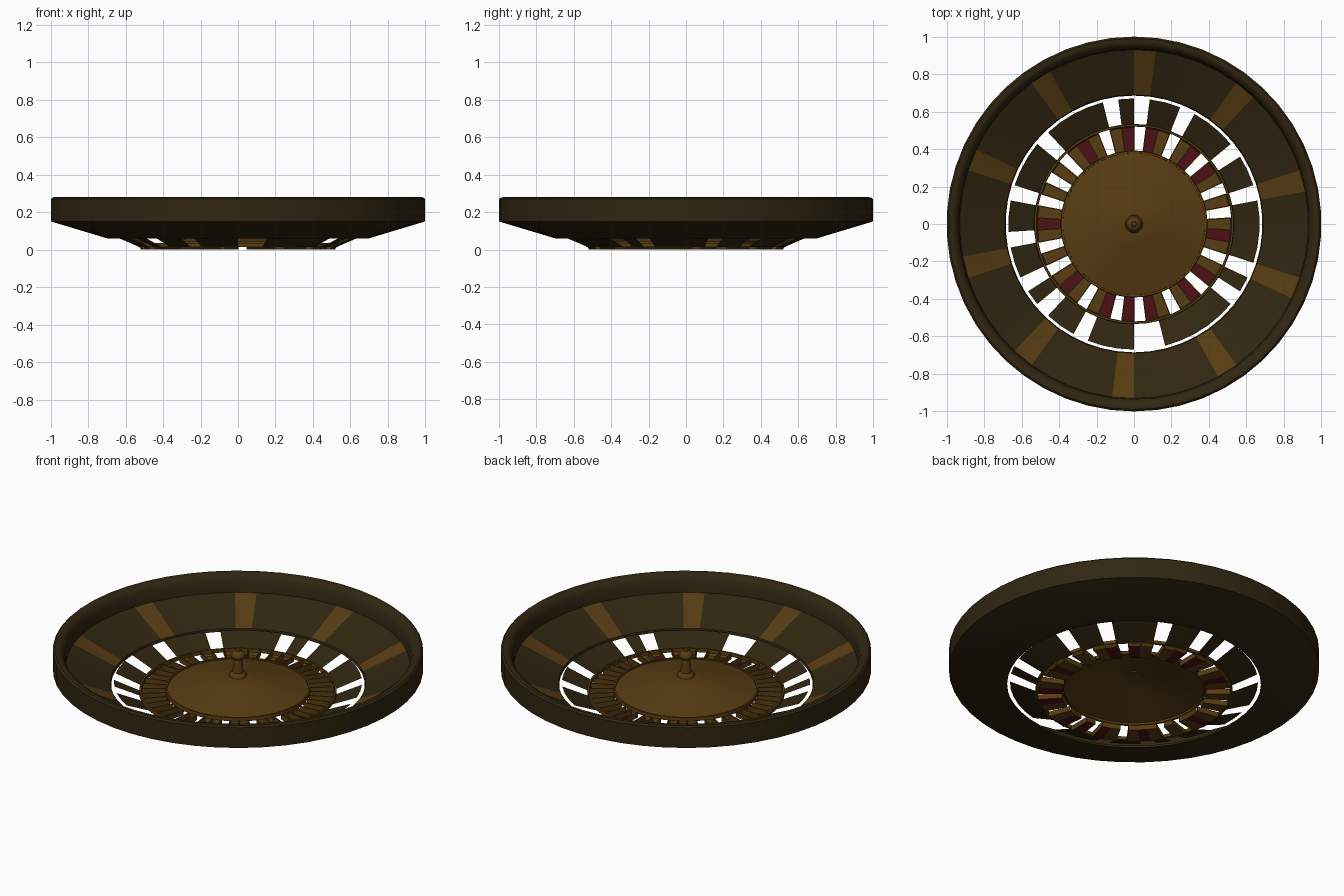
import bpy, bmesh, math

if "Cube" in bpy.data.objects:
    bpy.data.objects.remove(bpy.data.objects["Cube"])

N = 50                      # segments around; everything follows this pitch
STEP = 2 * math.pi / N


def material(name, rgb):
    m = bpy.data.materials.new(name)
    m.diffuse_color = (*rgb, 1)
    m.use_nodes = True
    m.node_tree.nodes["Principled BSDF"].inputs["Base Color"].default_value = m.diffuse_color
    return m


dark = material("dark wood", (0.030, 0.019, 0.0055))
gold = material("golden wood", (0.095, 0.045, 0.006))
red = material("pocket red", (0.075, 0.005, 0.008))


def point(r, a, z):
    return (r * math.cos(a), r * math.sin(a), z)


def finish(name, bm, mats, angle=35):
    bmesh.ops.remove_doubles(bm, verts=bm.verts, dist=1e-5)
    me = bpy.data.meshes.new(name)
    bm.to_mesh(me)
    bm.free()
    ob = bpy.data.objects.new(name, me)
    bpy.context.collection.objects.link(ob)
    for m in mats:
        me.materials.append(m)
    bpy.context.view_layer.objects.active = ob
    ob.select_set(True)
    bpy.ops.object.shade_smooth_by_angle(angle=math.radians(angle))
    ob.select_set(False)
    return ob


def revolve(name, profile, mats, closed=False, rule=None, angle=35):
    """Spin an (r, z) profile clockwise from +y; rule(k, j) gives a
    material index, or None to leave the face open."""
    bm = bmesh.new()
    n = len(profile)
    rings = [[bm.verts.new(point(r, math.pi / 2 - k * STEP, z)) for r, z in profile]
             for k in range(N)]
    for k in range(N):
        a, b = rings[k], rings[(k + 1) % N]
        for j in range(n if closed else n - 1):
            mi = rule(k, j) if rule else 0
            if mi is None:
                continue
            i = (j + 1) % n
            f = bm.faces.new((a[j], a[i], b[i], b[j]))
            f.material_index = mi
    bmesh.ops.remove_doubles(bm, verts=bm.verts, dist=1e-5)
    return finish(name, bm, mats, angle)


# Bowl: rounded rim, sloping track with ten inlays, sloping underside
bowl = [(0.69, 0.075), (0.93, 0.177), (0.935, 0.24), (0.95, 0.268), (0.97, 0.28),
        (0.99, 0.279), (1.0, 0.27), (1.0, 0.15), (0.70, 0.06), (0.685, 0.06)]
revolve("bowl", bowl, [dark, gold], closed=True,
        rule=lambda k, j: 1 if j == 0 and k % 5 == 0 else 0)

# Number ring: dark plates with open gaps
gaps = {0, 3, 7, 10, 15, 17, 23, 24, 28, 31, 33, 36, 39, 43, 48}
revolve("number_ring", [(0.67, 0.075), (0.53, 0.015)], [dark],
        rule=lambda k, j: None if k in gaps else 0)

# Pocket floors: red, golden or open
reds = {1, 5, 7, 13, 17, 19, 23, 25, 27, 31, 37, 45, 49}
open_pockets = {k for k in range(1, N, 2) if k not in reds} | {0, 6, 18, 24, 26}


def pocket_rule(k, j):
    if k in open_pockets:
        return None
    return 1 if k in reds and j == 1 else 0


revolve("pocket_floor", [(0.53, 0.015), (0.515, 0.0), (0.39, 0.0), (0.38, 0.035)],
        [gold, red], rule=pocket_rule, angle=20)

# Golden bands either side of the pockets
for name, r, z in (("outer_band", 0.527, 0.024), ("inner_band", 0.385, 0.035)):
    revolve(name, [(r - 0.007, z - 0.01), (r - 0.005, z + 0.01),
                   (r + 0.005, z + 0.01), (r + 0.007, z - 0.01)], [gold], closed=True)

# Thin radial dividers between pockets
bm = bmesh.new()
for k in range(N):
    a = math.pi / 2 - k * STEP
    lo, hi = [], []
    for r, s in ((0.39, -1), (0.522, -1), (0.522, 1), (0.39, 1)):
        t = a + s * 0.003 / r
        lo.append(bm.verts.new(point(r, t, 0.0)))
        hi.append(bm.verts.new(point(r, t, 0.03)))
    bm.faces.new(hi)
    bm.faces.new(lo[::-1])
    for i in range(4):
        j = (i + 1) % 4
        bm.faces.new((lo[i], lo[j], hi[j], hi[i]))
finish("pocket_dividers", bm, [gold])

# Centre cone and turned spindle
revolve("cone", [(0.38, 0.038), (0.27, 0.062), (0.12, 0.10), (0.0, 0.125)], [gold])
revolve("spindle", [(0.0, 0.11), (0.048, 0.11), (0.045, 0.13), (0.03, 0.14),
                    (0.024, 0.20), (0.022, 0.215), (0.038, 0.228), (0.04, 0.243),
                    (0.03, 0.258), (0.014, 0.264), (0.012, 0.274), (0.0, 0.279)],
        [gold], angle=50)
